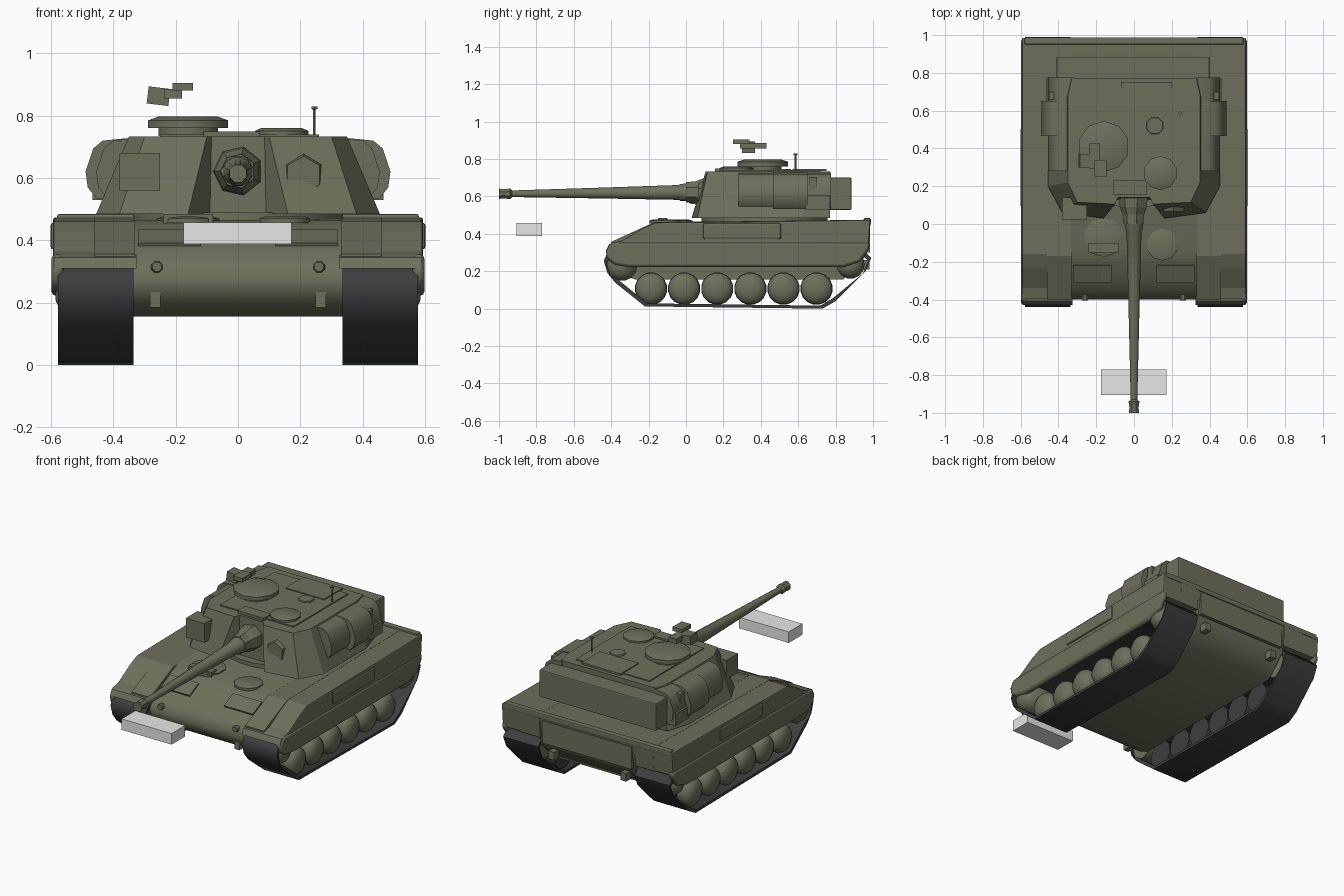
import bpy, bmesh, math
from mathutils import Matrix, Vector

cube = bpy.data.objects.get("Cube")
if cube:
    bpy.data.objects.remove(cube, do_unlink=True)


def material(name, rgb):
    m = bpy.data.materials.new(name)
    m.use_nodes = True
    m.diffuse_color = (*rgb, 1)
    bsdf = m.node_tree.nodes["Principled BSDF"]
    bsdf.inputs["Base Color"].default_value = (*rgb, 1)
    bsdf.inputs["Roughness"].default_value = 0.8
    return m


OLIVE = material("olive paint", (0.155, 0.16, 0.105))
RUBBER = material("track rubber", (0.048, 0.048, 0.051))
GREY = material("light grey", (0.8, 0.8, 0.8))


def finish(name, bm, mat, smooth=None, bevel=0):
    bmesh.ops.recalc_face_normals(bm, faces=bm.faces)
    me = bpy.data.meshes.new(name)
    bm.to_mesh(me)
    bm.free()
    me.materials.append(mat)
    ob = bpy.data.objects.new(name, me)
    bpy.context.collection.objects.link(ob)
    if bevel:
        mod = ob.modifiers.new("soft edges", "BEVEL")
        mod.width, mod.segments = bevel, 2
    if smooth:
        bpy.ops.object.select_all(action="DESELECT")
        ob.select_set(True)
        bpy.context.view_layer.objects.active = ob
        bpy.ops.object.shade_smooth_by_angle(angle=math.radians(smooth))
    return ob


def skin(name, rings, mat=OLIVE, smooth=None, bevel=0):
    """Bridge equal-length rings of points and cap both ends."""
    bm = bmesh.new()
    vs = [[bm.verts.new(p) for p in r] for r in rings]
    n = len(vs[0])
    for a, b in zip(vs, vs[1:]):
        for i in range(n):
            j = (i + 1) % n
            bm.faces.new((a[i], a[j], b[j], b[i]))
    bm.faces.new(vs[0])
    bm.faces.new(vs[-1])
    return finish(name, bm, mat, smooth, bevel)


def prism(name, yz, x0, x1, **kw):
    return skin(name, [[(x, y, z) for y, z in yz] for x in (x0, x1)], **kw)


def box(name, lo, hi, mat=OLIVE, bevel=0, rot=None):
    lo, hi = Vector(lo), Vector(hi)
    bm = bmesh.new()
    bmesh.ops.create_cube(bm, size=1, matrix=Matrix.Diagonal((*(hi - lo), 1)))
    m = Matrix.Translation((lo + hi) / 2)
    bm.transform(m @ rot if rot else m)
    return finish(name, bm, mat, bevel=bevel)


def lathe(name, centre, axis, profile, n, smooth=40, mat=OLIVE):
    """Turn (distance along axis, radius) pairs round an axis through centre."""
    turn = Vector((0, 0, 1)).rotation_difference(Vector(axis))
    rings = [[Vector(centre) + turn @ Vector((r * math.cos(t), r * math.sin(t), d))
              for t in (math.tau * (i + 0.5) / n for i in range(n))] for d, r in profile]
    return skin(name, rings, mat, smooth)


# Hull: rounded centre section between the tracks, deck fittings
prism("centre_hull", [(0.985, 0.474), (-0.13, 0.463), (-0.20, 0.435), (-0.30, 0.385),
                      (-0.37, 0.335), (-0.40, 0.28), (-0.385, 0.225), (-0.34, 0.185),
                      (-0.27, 0.155), (0.84, 0.155), (0.96, 0.28)], -0.335, 0.335, smooth=50)
box("rear_deck_lip", (-0.58, 0.95, 0.45), (0.58, 0.988, 0.484), bevel=0.006)
box("rear_plate", (-0.31, 0.95, 0.30), (0.31, 0.985, 0.44))
lathe("turret_ring", (0, 0.42, 0.455), (0, 0, 1), [(0, 0.34), (0.035, 0.34)], 24)

loop = [(-0.22, 0.012), (0.73, 0.0), (0.80, 0.04), (0.96, 0.20), (0.99, 0.27), (0.95, 0.315),
        (-0.36, 0.325), (-0.42, 0.30), (-0.44, 0.255), (-0.42, 0.19), (-0.38, 0.14)]
mid = Vector((0.27, 0.16))


def track(name, x0, x1):
    """Closed belt: the outer loop and a thinner inner copy."""
    bm = bmesh.new()
    rows = []
    for x, t in ((x0, 0), (x1, 0), (x1, 0.016), (x0, 0.016)):
        row = []
        for y, z in loop:
            d = Vector((y, z)) - mid
            q = Vector((y - math.copysign(t, d.x) * min(1, abs(d.x) / 0.6),
                        z - math.copysign(t, d.y)))
            row.append(bm.verts.new((x, q.x, q.y)))
        rows.append(row)
    n = len(loop)
    for k in range(4):
        a, b = rows[k], rows[(k + 1) % 4]
        for i in range(n):
            j = (i + 1) % n
            bm.faces.new((a[i], a[j], b[j], b[i]))
    finish(name, bm, RUBBER, 50)


# Running gear and sponsons, the same on both sides
for side, s in (("right", -1), ("left", 1)):
    track(side + "_track", s * 0.335, s * 0.578)
    for i in range(6):
        y = -0.187 + i * 0.177
        lathe(f"{side}_inner_tyre_{i + 1}", (s * 0.36, y, 0.107), (s, 0, 0),
              [(0, 0.087), (0.07, 0.087), (0.075, 0.045), (0.13, 0.045)], 16, mat=RUBBER)
        lathe(f"{side}_road_wheel_{i + 1}", (s * 0.475, y, 0.107), (s, 0, 0),
              [(0, 0.07), (0.01, 0.085), (0.06, 0.085), (0.08, 0.072), (0.093, 0.045),
               (0.098, 0.015)], 16)
    for name, y, z, r in (("idler", -0.345, 0.232, 0.085), ("sprocket", 0.88, 0.235, 0.075)):
        lathe(f"{side}_{name}", (s * 0.35, y, z), (s, 0, 0),
              [(0, r), (0.19, r), (0.22, r * 0.7), (0.235, r * 0.3)], 14)
    # Sponson: full-slope inner part, outer part with a low nose shelf
    a, b = sorted((s * 0.33, s * 0.46))
    prism(side + "_sponson", [(-0.40, 0.335), (-0.40, 0.357), (-0.17, 0.462), (0.988, 0.475),
                              (0.975, 0.325), (-0.3, 0.325)], a, b)
    a, b = sorted((s * 0.45, s * 0.593))
    prism(side + "_outer_sponson", [(-0.40, 0.335), (-0.40, 0.35), (-0.34, 0.365), (-0.23, 0.43),
                                    (-0.16, 0.461), (0.986, 0.474), (0.975, 0.325), (-0.3, 0.325)],
          a, b, bevel=0.01)
    a, b = sorted((s * 0.325, s * 0.59))
    prism(side + "_front_fender", [(-0.38, 0.355), (-0.41, 0.345), (-0.428, 0.31), (-0.38, 0.325)],
          a, b)
    # Skirt with a rounded nose, and side locker
    a, b = sorted((s * 0.56, s * 0.598))
    prism(side + "_skirt", [(-0.40, 0.355), (-0.43, 0.31), (-0.42, 0.265), (-0.38, 0.235),
                            (-0.30, 0.222), (0.84, 0.222), (0.93, 0.25), (0.98, 0.32),
                            (0.98, 0.355)], a, b, bevel=0.014, smooth=50)
    a, b = sorted((s * 0.55, s * 0.602))
    box(side + "_side_locker", (a, 0.09, 0.37), (b, 0.51, 0.458), bevel=0.012)
    # Lamps, tow eyes and sloping plates
    lathe(side + "_headlamp", (s * 0.26, -0.36, 0.315), (0, -1, 0),
          [(0, 0.012), (0.035, 0.02), (0.045, 0.016)], 8)
    box(side + "_front_tow_eye", (s * 0.265 - 0.017, -0.39, 0.185), (s * 0.265 + 0.017, -0.33, 0.235))
    box(side + "_rear_tow_eye", (s * 0.25 - 0.02, 0.93, 0.21), (s * 0.25 + 0.02, 0.98, 0.26))
    box(side + "_glacis_plate", (s * 0.22 - 0.1, -0.31, 0.392), (s * 0.22 + 0.1, -0.21, 0.415),
        rot=Matrix.Rotation(0.45, 4, "X"))

for name, x, y, r in (("driver_hatch", -0.16, -0.07, 0.105), ("crew_hatch", 0.15, -0.11, 0.085)):
    lathe(name, (x, y, 0.455), (0, 0, 1), [(0, r), (0.015, r), (0.022, r * 0.8)], 10)
box("driver_periscope", (-0.24, -0.15, 0.455), (-0.08, -0.10, 0.485))

# Turret: sloped body with a notch for the gun
half_base = [(0.09, 0.13), (0.16, 0.03), (0.38, 0.06), (0.455, 0.2), (0.455, 0.62), (0.41, 0.77)]
half_top = [(0.085, 0.14), (0.10, 0.105), (0.30, 0.115), (0.35, 0.22), (0.35, 0.68), (0.33, 0.77)]


def plan(half, z):
    return [(x, y, z) for x, y in half] + [(-x, y, z) for x, y in reversed(half)]


skin("turret_body", [plan(half_base, 0.485), plan(half_top, 0.733)])
box("turret_roof_plate", (-0.25, 0.18, 0.73), (0.26, 0.72, 0.74))

# Rear bustle and curved side stowage
box("rear_bustle", (-0.41, 0.74, 0.528), (0.40, 0.885, 0.70), bevel=0.006)

bulge = [(0.32, 0.535), (0.42, 0.535), (0.448, 0.57), (0.455, 0.62), (0.43, 0.695),
         (0.40, 0.72), (0.32, 0.728)]
for side, s in (("right", -1), ("left", 1)):
    skin(side + "_turret_stowage", [[(s * x, y, z) for x, z in bulge] for y in (0.28, 0.775)],
         smooth=40)
    skin(side + "_turret_bin", [[(s * (x + 0.034), y, z) for x, z in bulge] for y in (0.465, 0.65)],
         smooth=40)
    box(side + "_lower_bin", (s * 0.43 - 0.036, 0.64, 0.53), (s * 0.43 + 0.036, 0.77, 0.605))
    box(side + "_bin_latch", (s * 0.42 - 0.03, 0.66, 0.62), (s * 0.42 + 0.03, 0.70, 0.70))

box("cheek_box", (-0.38, 0.025, 0.56), (-0.25, 0.14, 0.68))
lathe("cheek_plate", (0.21, 0.10, 0.61), (0, -1, 0), [(0, 0.07), (0.035, 0.06)], 6)

# Gun: faceted mantlet, tapered barrel and muzzle
lathe("mantlet", (0, 0.16, 0.622), (0, -1, 0),
      [(0, 0.082), (0.07, 0.075), (0.11, 0.06), (0.16, 0.056)], 7, smooth=None)
lathe("gun_barrel", (0, 0.05, 0.622), (0, -1, -0.008),
      [(0, 0.052), (0.08, 0.047), (0.09, 0.041), (0.5, 0.03), (0.99, 0.018)], 12)
lathe("muzzle_brake", (0, -0.93, 0.614), (0, -1, 0),
      [(0, 0.02), (0.01, 0.031), (0.045, 0.026), (0.07, 0.03)], 8)

# Turret roof fittings
lathe("commander_cupola", (-0.16, 0.41, 0.735), (0, 0, 1),
      [(0, 0.10), (0.025, 0.10), (0.026, 0.135), (0.05, 0.135), (0.062, 0.10)], 10)
lathe("loader_hatch", (0.14, 0.27, 0.735), (0, 0, 1), [(0, 0.09), (0.016, 0.09), (0.025, 0.07)], 10)
lathe("roof_vent", (0.11, 0.52, 0.735), (0, 0, 1), [(0, 0.05), (0.012, 0.045)], 8)
box("gun_sight", (-0.11, 0.155, 0.73), (0.07, 0.23, 0.75))
box("roof_panel", (-0.07, 0.57, 0.735), (0.20, 0.75, 0.746))
lathe("antenna", (0.245, 0.585, 0.735), (0, 0, 1),
      [(0, 0.005), (0.085, 0.005), (0.086, 0.011), (0.095, 0.011)], 6)
box("ammunition_box", (-0.29, 0.30, 0.835), (-0.22, 0.37, 0.89), rot=Matrix.Rotation(0.12, 4, "Y"))
box("machine_gun", (-0.21, 0.25, 0.88), (-0.145, 0.34, 0.905))
box("gun_cradle", (-0.235, 0.29, 0.855), (-0.18, 0.43, 0.885))

# Block ahead of the hull
box("grey_block", (-0.175, -0.905, 0.388), (0.172, -0.77, 0.457), mat=GREY)
